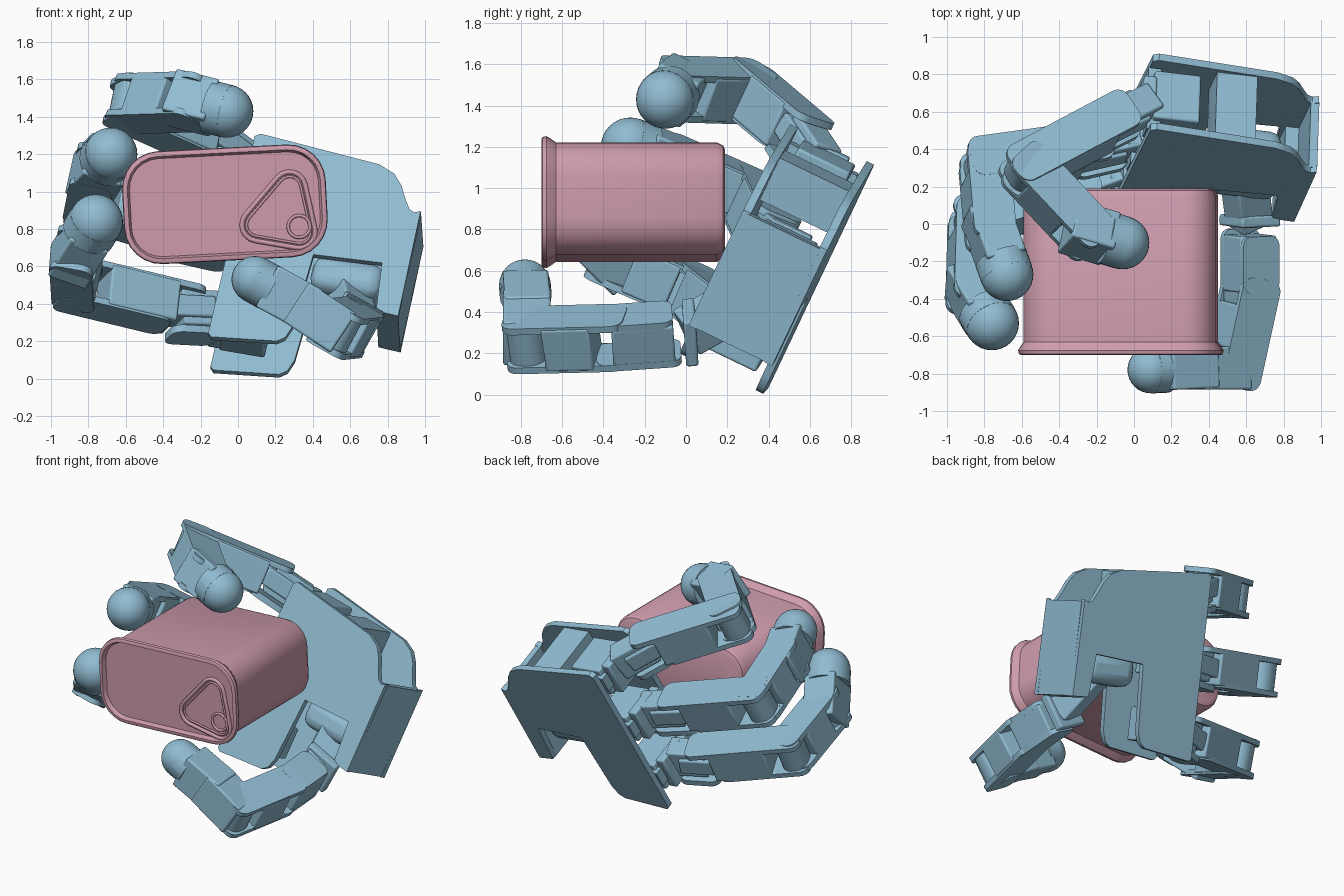
import bpy, bmesh, math
from mathutils import Vector, Matrix

cube = bpy.data.objects.get("Cube")
if cube:
    bpy.data.objects.remove(cube, do_unlink=True)


def material(name, rgb):
    m = bpy.data.materials.new(name)
    m.use_nodes = True
    m.diffuse_color = (*rgb, 1)
    m.node_tree.nodes["Principled BSDF"].inputs["Base Color"].default_value = (*rgb, 1)
    return m


BLUE = material("dusty_blue", (0.28, 0.50, 0.64))
PINK = material("dusty_pink", (0.62, 0.33, 0.42))


def frame(x, y, z, origin):
    m = Matrix((x, y, z)).transposed().to_4x4()
    m.translation = origin
    return m


def add(name, bm, mat, matrix=Matrix(), bevel=0):
    bmesh.ops.recalc_face_normals(bm, faces=bm.faces)
    me = bpy.data.meshes.new(name)
    bm.to_mesh(me)
    bm.free()
    ob = bpy.data.objects.new(name, me)
    bpy.context.collection.objects.link(ob)
    ob.matrix_world = matrix
    me.materials.append(mat)
    if bevel:
        mod = ob.modifiers.new("Bevel", "BEVEL")
        mod.width, mod.segments = bevel, 3
    bpy.ops.object.select_all(action="DESELECT")
    bpy.context.view_layer.objects.active = ob
    ob.select_set(True)
    bpy.ops.object.shade_smooth_by_angle(angle=math.radians(35))
    return ob


def rounded(centres, r, n=7):
    """Outline around equal circles on a convex counter-clockwise polygon."""
    pts, k = [], len(centres)
    for i, c in enumerate(centres):
        p, q = centres[i - 1], centres[(i + 1) % k]
        a0 = math.atan2(c[1] - p[1], c[0] - p[0]) - math.pi / 2
        a1 = math.atan2(q[1] - c[1], q[0] - c[0]) - math.pi / 2
        sweep = (a1 - a0) % (2 * math.pi)
        for j in range(n):
            a = a0 + sweep * j / (n - 1)
            pts.append((c[0] + r * math.cos(a), c[1] + r * math.sin(a)))
    return pts


def rounded_rect(x0, x1, y0, y1, r):
    return rounded([(x0 + r, y0 + r), (x1 - r, y0 + r), (x1 - r, y1 - r), (x0 + r, y1 - r)], r)


def loft(name, rings, mat, matrix):
    """Skin a stack of (outline, height) rings and cap both ends."""
    bm = bmesh.new()
    vs = [[bm.verts.new((x, y, h)) for x, y in pts] for pts, h in rings]
    for lo, hi in zip(vs, vs[1:]):
        for i in range(len(lo)):
            bm.faces.new((lo[i - 1], lo[i], hi[i], hi[i - 1]))
    bm.faces.new(vs[0])
    bm.faces.new(vs[-1])
    return add(name, bm, mat, matrix)


def prism(name, pts, z0, z1, matrix):
    return loft(name, [(pts, z0), (pts, z1)], BLUE, matrix)


def box(name, x, y, z, matrix, bevel=0.012):
    bm = bmesh.new()
    bmesh.ops.create_cube(bm, size=1)
    for v in bm.verts:
        v.co = [lo + (hi - lo) * (c + 0.5) for c, (lo, hi) in zip(v.co, (x, y, z))]
    return add(name, bm, BLUE, matrix, bevel)


# ---- Palm: two matching plates with spacers and motors between them
U = Vector((0.2, 0.42, 0.885)).normalized()
N = Vector((-0.03, -0.9, 0.434)).normalized()
A = U.cross(N)
PALM = frame(A, U, N, (0.25, 0.37, 0))
T = 0.45
outline = [(-.39, 1.17), (-.40, -.02), (-.38, -.04), (-.03, 0), (.01, .03), (.035, .1),
           (.06, .54), (.43, .56), (.455, .275), (.578, .267), (.572, .9), (.54, .885),
           (.51, .9), (.475, .96), (.44, 1.03), (.39, 1.09), (.3, 1.13), (-.36, 1.19)]
prism("palm_back_plate", outline, 0, 0.04, PALM)
prism("palm_front_plate", outline, T - 0.04, T, PALM)
INNER = (0.03, T - 0.03)
box("palm_side_wall", (.53, .576), (.27, .89), INNER, PALM, 0)
box("palm_leg_block", (.457, .574), (.27, .57), INNER, PALM, 0)
box("palm_top_spacer", (-.03, .19), (.9, 1.13), INNER, PALM, 0)
box("palm_notch_motor", (.06, .45), (.38, .58), (.06, .42), PALM, .07)
for name, t in (("index", 1.05), ("middle", .62), ("ring", .18)):
    box(name + "_palm_motor", (-.37, -.12), (t - .12, t + .1), (.08, .36), PALM)
    box(name + "_palm_bracket", (-.43, -.36), (t - .13, t + .11), (.12, .33), PALM)
    for n0 in (.05, .35):
        box(name + "_mount_tab", (-.40, -.33), (t - .05, t + .06), (n0, n0 + .06), PALM, 0)


# ---- Finger parts
HALF = 0.125


def link_frame(p, q, axis):
    d = (q - p).normalized()
    w = (axis - d * axis.dot(d)).normalized()
    return frame(d, w.cross(d), w, p), (q - p).length


def link(name, p, q, axis, lower_start=-.06):
    """Motor housings held between two rounded side plates."""
    m, length = link_frame(p, q, axis)
    for side, start, z in (("_upper", -.08, HALF - .035), ("_lower", lower_start, -HALF)):
        plate = rounded_rect(start, length + .1, .01 - HALF, HALF - .01, .06)
        prism(name + side + "_plate", plate, z, z + .035, m)
    box(name + "_motor", (.08, length * .76), (-.115, .12), (-.115, .115), m)
    hub = rounded_rect(length - .09, length + .09, -.1, .1, .08)
    prism(name + "_hub", hub, -.1, .1, m)


def fingertip(name, p, q, axis, r):
    m, length = link_frame(p, q, axis)
    box(name + "_tip_block", (-.1, max(length - .07, .08)), (-.11, .11), (-HALF, HALF), m)
    bm = bmesh.new()
    bmesh.ops.create_uvsphere(bm, u_segments=32, v_segments=16, radius=r)
    add(name + "_tip_dome", bm, BLUE, Matrix.Translation(q))
    disc = rounded([(-.001, -.001), (.001, -.001), (.001, .001), (-.001, .001)], r)
    d = (q - p).normalized()
    side = m.col[1].to_3d()
    sleeve = frame(side, d.cross(side), d, p)
    prism(name + "_tip_sleeve", disc, max(length - .1, 0), length, sleeve)


def finger(name, axis, points, r):
    base, j1, j2, j3, tip = [Vector(p) for p in points]
    m, length = link_frame(base, j1, axis)
    box(name + "_knuckle", (-.02, length + .04), (-.08, .08), (-.1, .1), m)
    box(name + "_knuckle_fork", (length * .3, length + .09), (-.1, .1), (-.06, .06), m)
    knuckle = rounded_rect(.04, length + .11, -.1, .1, .06)
    prism(name + "_knuckle_plate", knuckle, -HALF - .03, .01 - HALF, m)
    link(name + "_proximal", j1, j2, axis, .1)
    link(name + "_middle", j2, j3, axis)
    fingertip(name, j3, tip, axis, r)


finger("index_finger", U, [(.07, .64, 1.13), (-.09, .56, 1.25), (-.58, .30, 1.47),
                           (-.26, -.04, 1.48), (-.06, -.10, 1.43)], .142)
finger("middle_finger", U, [(0, .45, .73), (-.22, .40, .78), (-.80, .32, .95),
                            (-.77, -.02, 1.10), (-.68, -.27, 1.20)], .142)
finger("ring_finger", U, [(-.09, .27, .35), (-.28, .20, .36), (-.86, .02, .50),
                          (-.87, -.35, .66), (-.76, -.53, .84)], .145)

# ---- Thumb: swings out of the notch and across the front
THUMB_AXIS = Vector((.49, 0, .87))
root, t1, t2, t3, tip = [Vector(p) for p in ((.58, .30, .47), (.62, .0, .30), (.62, -.36, .275),
                                             (.53, -.77, .265), (.31, -.77, .41))]
m, length = link_frame(root, t1, THUMB_AXIS)
box("thumb_base_motor", (-.05, length), (-.1, .1), (-.09, .09), m)
m, length = link_frame(t1, t2, THUMB_AXIS)
box("thumb_knuckle_bracket", (-.05, .01), (-.12, .12), (-HALF, HALF), m)
for side, start, end, z in (("upper", .06, .0, .09), ("lower", .03, .08, -HALF)):
    plate = rounded_rect(start, length + end, -.11, .11, .05)
    prism("thumb_knuckle_" + side + "_plate", plate, z, z + .035, m)
box("thumb_knuckle", (.06, length), (-.11, .11), (-.1, .1), m)
link("thumb_proximal", t2, t3, THUMB_AXIS)
m, length = link_frame(t3, tip, THUMB_AXIS)
box("thumb_middle_motor", (-.04, length), (-.115, .115), (-HALF, HALF), m)
fingertip("thumb", tip, Vector((.09, -.78, .53)), THUMB_AXIS, .125)

# ---- Tin: rounded body with a rolled rim and recessed lid
tilt = math.radians(3)
c, s = math.cos(tilt), math.sin(tilt)
TIN = frame((c, 0, s), (-s, 0, c), (0, -1, 0), (-.07, 0, .932))
LID = 0.67
profile = [(-.19, .07), (-.18, .045), (-.15, .03), (.63, .03), (.655, .012), (.675, 0),
           (.695, .004), (.70, .015), (.70, .028), (LID, .04), (LID, .06)]
rings = [(rounded_rect(-.545 + i, .545 - i, -.302 + i, .302 - i, .2 - i), h) for h, i in profile]
loft("tin_body", rings, PINK, TIN)


def wire(name, pts, radius, height):
    cu = bpy.data.curves.new(name, "CURVE")
    cu.dimensions = "3D"
    cu.bevel_depth, cu.bevel_resolution = radius, 2
    sp = cu.splines.new("POLY")
    sp.points.add(len(pts) - 1)
    for p, (x, y) in zip(sp.points, pts):
        p.co = (x, y, height, 1)
    sp.use_cyclic_u = True
    ob = bpy.data.objects.new(name, cu)
    bpy.context.collection.objects.link(ob)
    ob.matrix_world = TIN
    cu.materials.append(PINK)


# Pull tab outline and finger ring
tab = [(.17, -.12), (.39, -.17), (.35, .07)]
wire("pull_tab_rim", rounded(tab, .085), .013, LID + .005)
wire("pull_tab_inner_rim", rounded(tab, .06), .007, LID + .004)
wire("pull_tab_ring", rounded([(.389, -.14), (.391, -.14), (.39, -.138)], .058), .009, LID + .006)
